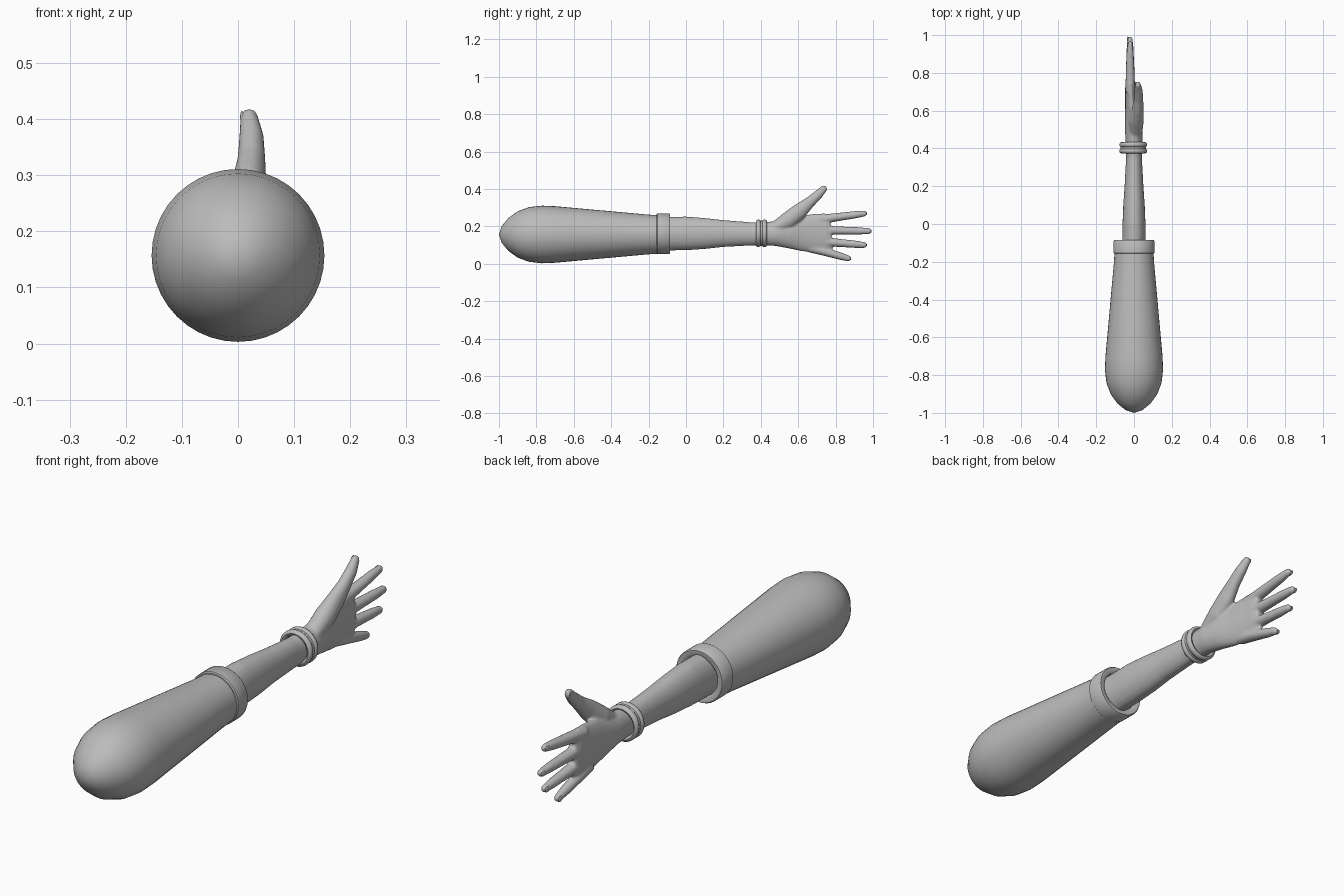
import bpy, bmesh, math
from mathutils import Vector

cube = bpy.data.objects.get("Cube")
if cube:
    bpy.data.objects.remove(cube, do_unlink=True)

grey = bpy.data.materials.new("plain grey")
grey.use_nodes = True
grey.diffuse_color = (0.5, 0.5, 0.5, 1)
grey.node_tree.nodes["Principled BSDF"].inputs["Base Color"].default_value = (0.5, 0.5, 0.5, 1)


def finish(name, bm):
    """Turn a bmesh into a smooth-shaded object."""
    bmesh.ops.recalc_face_normals(bm, faces=bm.faces)
    mesh = bpy.data.meshes.new(name)
    bm.to_mesh(mesh)
    bm.free()
    mesh.materials.append(grey)
    obj = bpy.data.objects.new(name, mesh)
    bpy.context.collection.objects.link(obj)
    bpy.ops.object.select_all(action="DESELECT")
    obj.select_set(True)
    bpy.context.view_layer.objects.active = obj
    bpy.ops.object.shade_smooth_by_angle(angle=math.radians(40))
    return obj


def lathe(name, profile, centre, sides=40, closed=False):
    """Spin (y, radius) points about an axis along y."""
    bm = bmesh.new()
    pts = [bm.verts.new((centre[0], y, centre[1] + r)) for y, r in profile]
    edges = [bm.edges.new(p) for p in zip(pts, pts[1:])]
    if closed:
        edges.append(bm.edges.new((pts[-1], pts[0])))
    bmesh.ops.spin(bm, geom=pts + edges, cent=(centre[0], 0, centre[1]), axis=(0, 1, 0),
                   angle=math.tau, steps=sides)
    bmesh.ops.remove_doubles(bm, verts=bm.verts, dist=0.0001)
    return finish(name, bm)


def tube(bm, stations, round_end=True, sides=24):
    """Loft ellipses through (x, y, z, half x, half height) stations."""
    pts = [Vector(s[:3]) for s in stations]
    sizes = [s[3:] for s in stations]
    tip, way = pts[-1], (pts[-1] - pts[-2]).normalized()
    if round_end:
        reach = min(sizes[-1])
        for a in (30, 60, 80):
            c = math.cos(math.radians(a))
            pts.append(tip + way * reach * math.sin(math.radians(a)))
            sizes.append((stations[-1][3] * c, stations[-1][4] * c))
    rings = []
    for i, (p, (hx, hz)) in enumerate(zip(pts, sizes)):
        d = pts[min(i + 1, len(pts) - 1)] - pts[max(i - 1, 0)]
        up = Vector((1, 0, 0)).cross(d).normalized()
        side = d.cross(up).normalized()
        rings.append([bm.verts.new(p + side * hx * math.cos(t) + up * hz * math.sin(t))
                      for t in (math.tau * k / sides for k in range(sides))])
    for a, b in zip(rings, rings[1:]):
        for k in range(sides):
            n = (k + 1) % sides
            bm.faces.new((a[k], a[n], b[n], b[k]))
    bm.faces.new(rings[0])
    bm.faces.new(rings[-1])


# Sleeve: a long padded bulb that tucks into the cuff
lathe("sleeve", [(-1, 0), (-0.985, 0.045), (-0.95, 0.088), (-0.9, 0.124), (-0.84, 0.146),
                 (-0.77, 0.154), (-0.7, 0.151), (-0.5, 0.133), (-0.3, 0.115), (-0.2, 0.106),
                 (-0.15, 0.103), (-0.13, 0.08), (-0.13, 0)], (0, 0.157))

# Cuff: a thick band with softened rims
lathe("cuff", [(-0.157, 0.08), (-0.157, 0.105), (-0.153, 0.109), (-0.092, 0.109),
               (-0.086, 0.105), (-0.086, 0.088), (-0.092, 0.08)], (0, 0.161), closed=True)

# Bracelets: a pair of rounded rings joined by a thin band
for label, y in (("inner", 0.387), ("outer", 0.42)):
    ring = [(y + 0.013 * math.cos(t), 0.063 + 0.011 * math.sin(t))
            for t in (math.tau * k / 10 for k in range(10))]
    lathe(label + "_bracelet", ring, (-0.004, 0.163), closed=True)
lathe("bracelet_band", [(0.387, 0.056), (0.387, 0.068), (0.42, 0.068), (0.42, 0.056)],
      (-0.004, 0.163), closed=True)

# Arm and hand: overlapping lofts fused into one skin
bm = bmesh.new()
tube(bm, [(0, -0.14, 0.16, 0.062, 0.09), (0, 0, 0.163, 0.061, 0.09), (0, 0.1, 0.162, 0.057, 0.083),
          (0, 0.2, 0.162, 0.05, 0.072), (0, 0.35, 0.16, 0.042, 0.062), (0, 0.43, 0.161, 0.044, 0.062),
          (0, 0.48, 0.162, 0.047, 0.067), (-0.005, 0.55, 0.162, 0.043, 0.08),
          (-0.012, 0.62, 0.163, 0.035, 0.096), (-0.018, 0.7, 0.163, 0.029, 0.106),
          (-0.02, 0.75, 0.166, 0.026, 0.105), (-0.02, 0.775, 0.168, 0.019, 0.092)], round_end=False)

fingers = {"index": ((0.7, 0.235), (0.96, 0.27)), "middle": ((0.7, 0.18), (0.985, 0.175)),
           "ring": ((0.7, 0.122), (0.96, 0.1)), "little": ((0.66, 0.088), (0.875, 0.027))}
tips = {}
for name, (root, tip) in fingers.items():
    a, b = Vector((-0.02, *root)), Vector((-0.021, *tip))
    way = (b - a).normalized()
    b -= way * 0.006
    steps = ((0, 0.025, 0.027), (0.35, 0.024, 0.023), (0.6, 0.021, 0.021),
             (0.8, 0.019, 0.02), (1, 0.014, 0.016))
    tube(bm, [(*a.lerp(b, f), hx, hz) for f, hx, hz in steps])
    tips[name] = (b, way)

# Thumb with its fleshy mound
thumb = [(0.006, 0.47, 0.185, 0.036, 0.035), (0.012, 0.55, 0.235, 0.04, 0.046),
         (0.02, 0.61, 0.284, 0.031, 0.042), (0.024, 0.66, 0.328, 0.025, 0.03),
         (0.024, 0.705, 0.368, 0.022, 0.025), (0.02, 0.738, 0.402, 0.016, 0.019)]
tube(bm, thumb)
tips["thumb"] = (Vector(thumb[-1][:3]), (Vector(thumb[-1][:3]) - Vector(thumb[-2][:3])).normalized())
skin = finish("arm_and_hand", bm)
fuse = skin.modifiers.new("fuse", "REMESH")
fuse.mode = "VOXEL"
fuse.voxel_size = 0.005
fuse.use_smooth_shade = True
soften = skin.modifiers.new("soften", "SMOOTH")
soften.factor = 0.5
soften.iterations = 8

# Nails: thin rounded plates on the back of each fingertip
for name, (tip, way) in tips.items():
    bm = bmesh.new()
    start = tip + Vector((-0.012, 0, 0)) - way * 0.014
    tube(bm, [(*(start + way * s), 0.004 * f, 0.011 * f)
              for s, f in ((0, 0.5), (0.006, 0.95), (0.018, 1), (0.025, 0.6))])
    finish(name + "_nail", bm)
